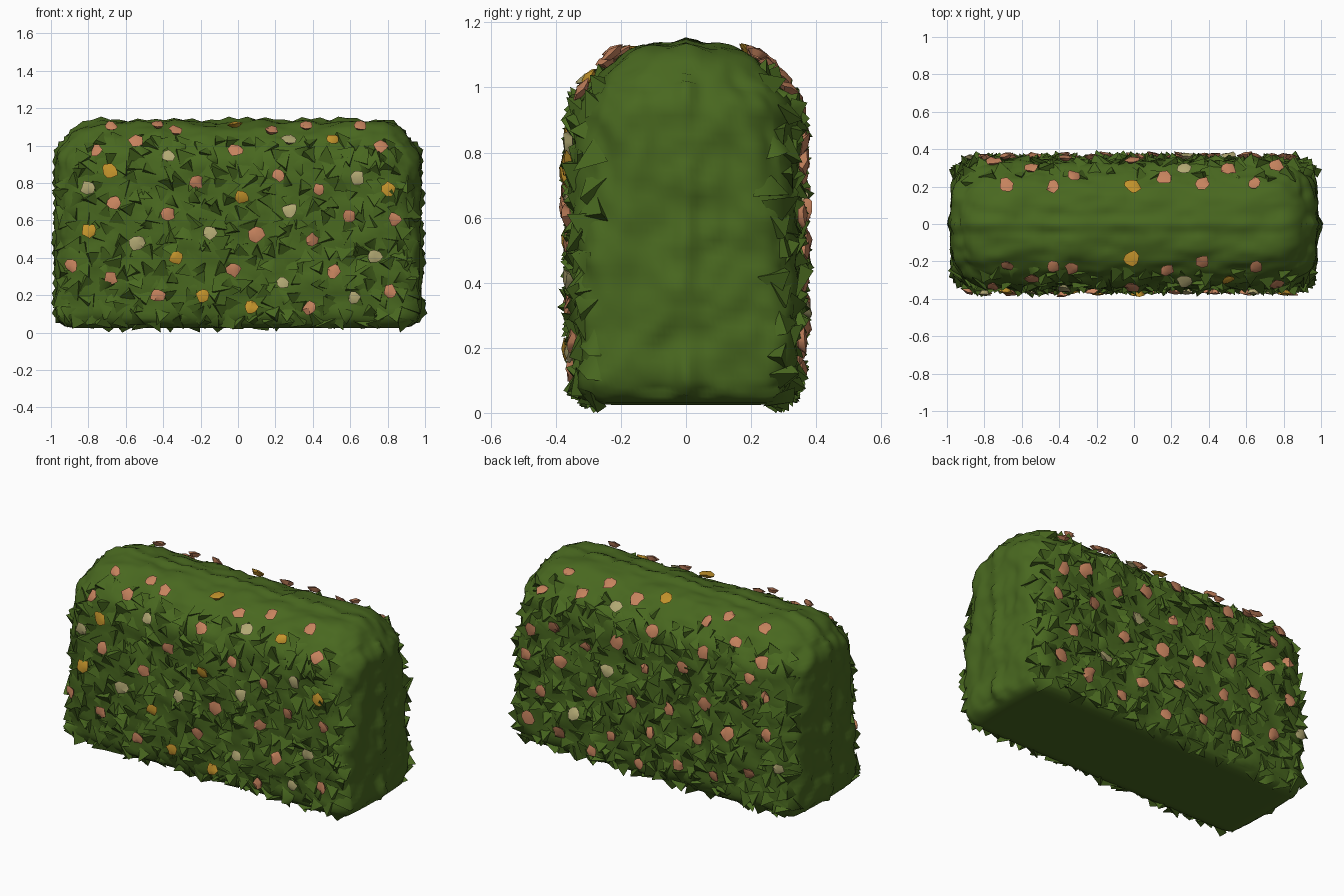
import bpy, bmesh, math, random
from mathutils import Vector, noise
from mathutils.bvhtree import BVHTree

if "Cube" in bpy.data.objects:
    bpy.data.objects.remove(bpy.data.objects["Cube"])

random.seed(7)


def material(name, rgb):
    m = bpy.data.materials.new(name)
    m.diffuse_color = (*rgb, 1)
    m.use_nodes = True
    m.node_tree.nodes["Principled BSDF"].inputs["Base Color"].default_value = m.diffuse_color
    return m


GREEN = material("leaf green", (0.066, 0.138, 0.014))
CORAL = material("coral petals", (0.56, 0.225, 0.11))
CREAM = material("cream petals", (0.44, 0.39, 0.17))
YELLOW = material("yellow petals", (0.56, 0.30, 0.025))


def make_object(name, bm, mat, angle):
    me = bpy.data.meshes.new(name)
    bm.to_mesh(me)
    bm.free()
    me.materials.append(mat)
    for p in me.polygons:
        p.use_smooth = True
    me.set_sharp_from_angle(angle=math.radians(angle))
    ob = bpy.data.objects.new(name, me)
    bpy.context.collection.objects.link(ob)
    return ob


# Hedge body: finely divided box, rounded, crowned and lumpy
HX, HY, Z0, Z1 = 0.955, 0.325, 0.025, 1.09
MID, HZ = (Z0 + Z1) / 2, (Z1 - Z0) / 2
bm = bmesh.new()
bmesh.ops.create_cube(bm, size=2)
bmesh.ops.subdivide_edges(bm, edges=bm.edges[:], cuts=39, use_grid_fill=True)
for v in bm.verts:
    u = v.co.copy()
    p = Vector((u.x * HX, u.y * HY, u.z * HZ))
    t = min(max((u.z + 0.9) / 1.8, 0), 1)
    r = 0.085 + 0.145 * t * t
    q = Vector([max(-(h - r), min(h - r, c)) for c, h in zip(p, (HX, HY, HZ))])
    d = (p - q).normalized()
    p = q + d * r
    crown = 1 - min(1, abs(p.y) / HY) ** 2
    p.x *= 1 + 0.022 * crown
    p.y *= 1 + 0.05 * (1 - (p.z / HZ) ** 2)
    if p.z > 0:
        p.z += 0.038 * crown * (p.z / HZ) ** 3
    if u.z > -0.99:
        p += d * (noise.noise(p * 8) * 0.018 + noise.noise(p * 17) * 0.012)
        # jagged ridge along the middle
        step = round((u.x + u.z) * 20)
        fade = max(0, 1 - abs(u.y) / 0.15)
        p += d * fade * (0.020 if step % 2 else 0.006)
    p.z += MID
    v.co = p
bmesh.ops.recalc_face_normals(bm, faces=bm.faces[:])
bm.normal_update()
tree = BVHTree.FromBMesh(bm)
make_object("hedge_body", bm, GREEN, 75)


def on_hedge(x, z, side):
    """Point and normal on the front (-1) or back (1) of the hedge."""
    p, n, _, _ = tree.ray_cast(Vector((x, side * 2, z)), Vector((0, -side, 0)))
    return p, n


def frame(n):
    a = n.cross(Vector((0.3, 0, 1))).normalized()
    return a, n.cross(a)


# Blossom positions (x, z)
coral = [(-.68, 1.085), (-.43, 1.09), (-.33, 1.06), (-.55, 1.01), (-.75, .96),
         (-.01, .96), (.17, 1.06), (.37, 1.085), (.65, 1.085), (.76, .98),
         (-.23, .81), (.22, .84), (.43, .77), (-.66, .69), (-.38, .63),
         (.60, .63), (.84, .61), (.10, .52), (.38, .50), (-.88, .36),
         (-.68, .29), (-.02, .34), (.51, .32), (-.43, .20), (.82, .22), (.39, .13)]
cream = [(-.37, .93), (.27, 1.01), (-.80, .77), (.64, .83), (.28, .65),
         (-.15, .53), (-.54, .48), (.73, .41), (.24, .26), (.62, .19)]
yellow = [(-.01, 1.09), (-.68, .86), (.50, 1.02), (.02, .73), (.80, .77),
          (-.80, .54), (-.33, .40), (-.19, .20), (.07, .13)]
groups = {"coral": [(x, z, -1) for x, z in coral],
          "cream": [(x, z, -1) for x, z in cream],
          "yellow": [(x, z, -1) for x, z in yellow]}

# Back side: same places mirrored, nearly all coral
back_cream = {(.27, 1.01), (.28, .65), (.51, .32), (-.88, .36)}
for pos in coral + cream + yellow:
    kind = "cream" if pos in back_cream else "yellow" if pos == yellow[0] else "coral"
    groups[kind].append((*pos, 1))

# Blossoms: small ragged patches lifted off the leaves
for name, mat in (("coral", CORAL), ("cream", CREAM), ("yellow", YELLOW)):
    bm = bmesh.new()
    for x, z, side in groups[name]:
        p, n = on_hedge(x, z, side)
        if p is None:
            continue
        n = (n + Vector([random.uniform(-.2, .2) for _ in range(3)])).normalized()
        a, b = frame(n)
        size = random.uniform(.036, .047)
        top = bm.verts.new(p + n * 0.040)
        count = 9
        rim, low = [], []
        for i in range(count):
            ang = math.tau * (i + random.uniform(-.25, .25)) / count
            out = (a * math.cos(ang) + b * math.sin(ang)) * size * random.uniform(.75, 1.1)
            rim.append(bm.verts.new(p + out + n * random.uniform(.022, .036)))
            low.append(bm.verts.new(p + out * 0.5 + n * 0.01))
        for i in range(count):
            j = (i + 1) % count
            bm.faces.new((rim[i], rim[j], top))
            bm.faces.new((low[i], low[j], rim[j], rim[i]))
    make_object(name + "_blossoms", bm, mat, 50)

# Leaf tufts: broad skewed three-sided spikes over the front and back
bm = bmesh.new()
flowers = [f for g in groups.values() for f in g]
NX, NZ = 26, 15
for side in (-1, 1):
    for i in range(NX):
        for k in range(NZ):
            x = -0.94 + 1.88 * i / (NX - 1) + random.uniform(-.03, .03)
            z = 0.05 + 1.04 * k / (NZ - 1) + random.uniform(-.03, .03)
            x = max(-.945, min(.945, x))
            p, n = on_hedge(x, max(z, .045), side)
            if p is None or abs(p.y) < 0.24 or abs(n.y) < 0.35:
                continue
            near = any(s == side and (x - fx) ** 2 + (z - fz) ** 2 < .055 ** 2
                       for fx, fz, s in flowers)
            a, b = frame(n)
            ang = random.uniform(0, math.tau)
            lean = a * math.cos(ang) + b * math.sin(ang)
            lift = random.uniform(.008, .015) if near else random.uniform(.022, .042)
            tip = p + n * lift + lean * random.uniform(.035, .065)
            tip.z = max(tip.z, 0.0)
            base = []
            for m in range(3):
                w = ang + math.tau * m / 3 + random.uniform(-.3, .3)
                c = p + (a * math.cos(w) + b * math.sin(w)) * random.uniform(.045, .07) - n * .008
                c.z = max(c.z, 0.02)
                base.append(bm.verts.new(c))
            t = bm.verts.new(tip)
            for m in range(3):
                bm.faces.new((base[m], base[(m + 1) % 3], t))
make_object("leaf_tufts", bm, GREEN, 80)
